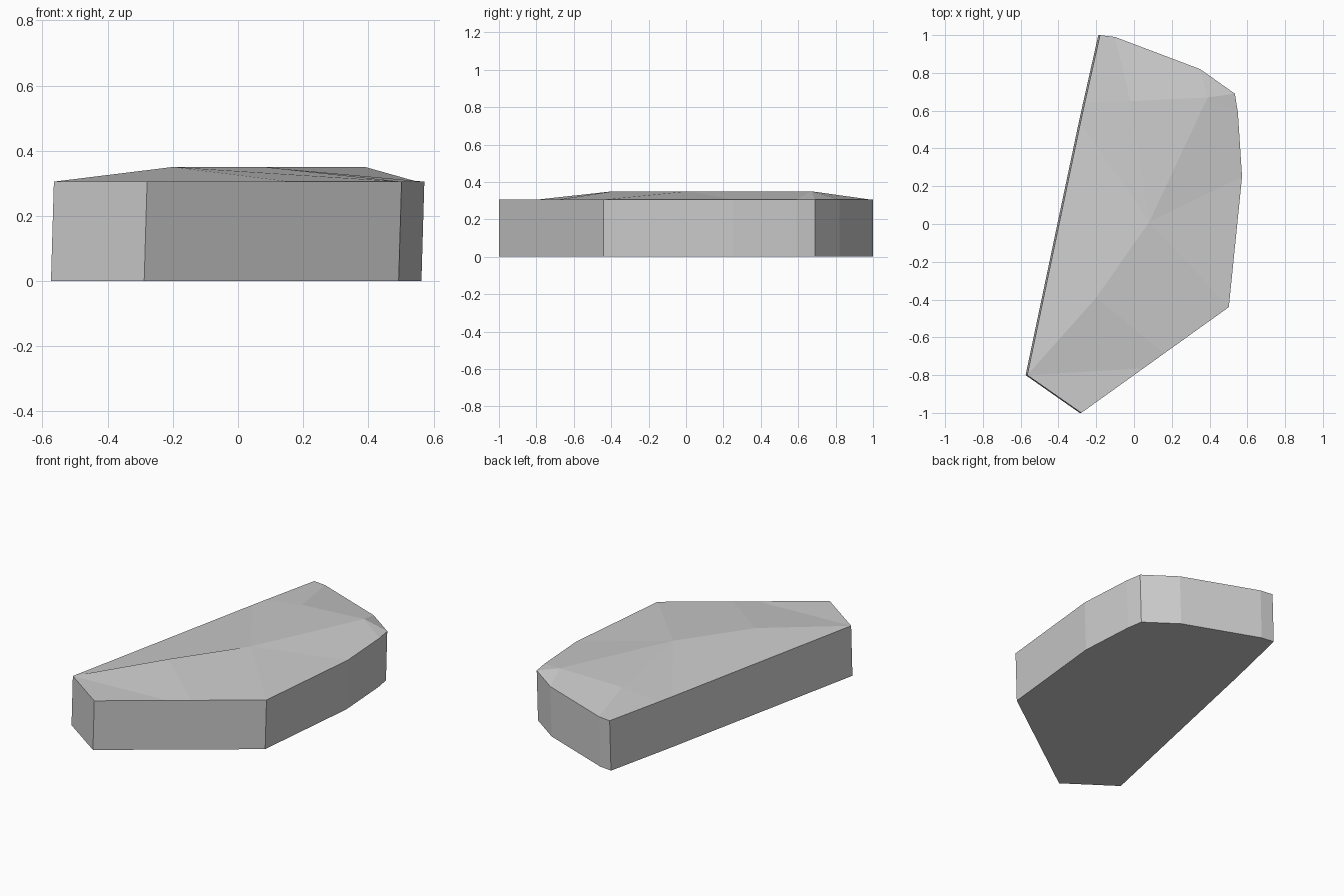
import bpy
import bmesh

cube = bpy.data.objects.get("Cube")
if cube:
    bpy.data.objects.remove(cube, do_unlink=True)

RIM_Z = 0.305
LEAN = 0.009  # the walls lean slightly towards +x

# Plan outline of the rim, anticlockwise from the front
rim = {
    "front_west": (-0.565, -0.80), "front_tip": (-0.279, -1.0),
    "front_a": (0.05, -0.764), "front_b": (0.16, -0.685),
    "front_east": (0.502, -0.44), "east": (0.572, 0.25),
    "east_b": (0.55, 0.59), "back_east": (0.534, 0.69),
    "back_b": (0.35, 0.82), "back_a": (-0.10, 0.99),
    "back_tip": (-0.18, 1.0), "west_b": (-0.261, 0.64),
    "west_a": (-0.283, 0.54),
}
# Raised points of the faceted top
crest = {
    "ridge_back": (0.39, 0.67, 0.35), "ridge_mid": (0.08, 0.01, 0.35),
    "ridge_front": (-0.20, -0.39, 0.35), "shoulder": (-0.02, 0.65, 0.335),
}
# Facets of the top
facets = [
    "front_west front_tip front_a",
    "front_west front_a front_b ridge_front",
    "ridge_front front_b front_east ridge_mid",
    "ridge_mid front_east east",
    "ridge_mid east east_b ridge_back",
    "ridge_back east_b back_east",
    "ridge_back back_east back_b",
    "ridge_back back_b back_a shoulder",
    "shoulder back_a back_tip west_b",
    "shoulder west_b west_a ridge_mid",
    "shoulder ridge_mid ridge_back",
    "ridge_mid west_a front_west ridge_front",
]

bm = bmesh.new()
top = {n: bm.verts.new((x, y, RIM_Z)) for n, (x, y) in rim.items()}
base = [bm.verts.new((x - LEAN, y, 0)) for x, y in rim.values()]
loop = list(top.values())
top.update({n: bm.verts.new(p) for n, p in crest.items()})

# Faceted top, walls and flat underside
for facet in facets:
    bm.faces.new([top[n] for n in facet.split()])
for i in range(len(base)):
    j = (i + 1) % len(base)
    bm.faces.new((base[i], base[j], loop[j], loop[i]))
bm.faces.new(base[::-1])
bmesh.ops.recalc_face_normals(bm, faces=bm.faces)

mesh = bpy.data.meshes.new("stone_slab")
bm.to_mesh(mesh)
bm.free()

# Plain grey stone
grey = bpy.data.materials.new("stone_grey")
grey.use_nodes = True
colour = (0.6, 0.6, 0.6, 1)
grey.diffuse_color = colour
grey.node_tree.nodes["Principled BSDF"].inputs["Base Color"].default_value = colour
mesh.materials.append(grey)

slab = bpy.data.objects.new("stone_slab", mesh)
bpy.context.collection.objects.link(slab)
